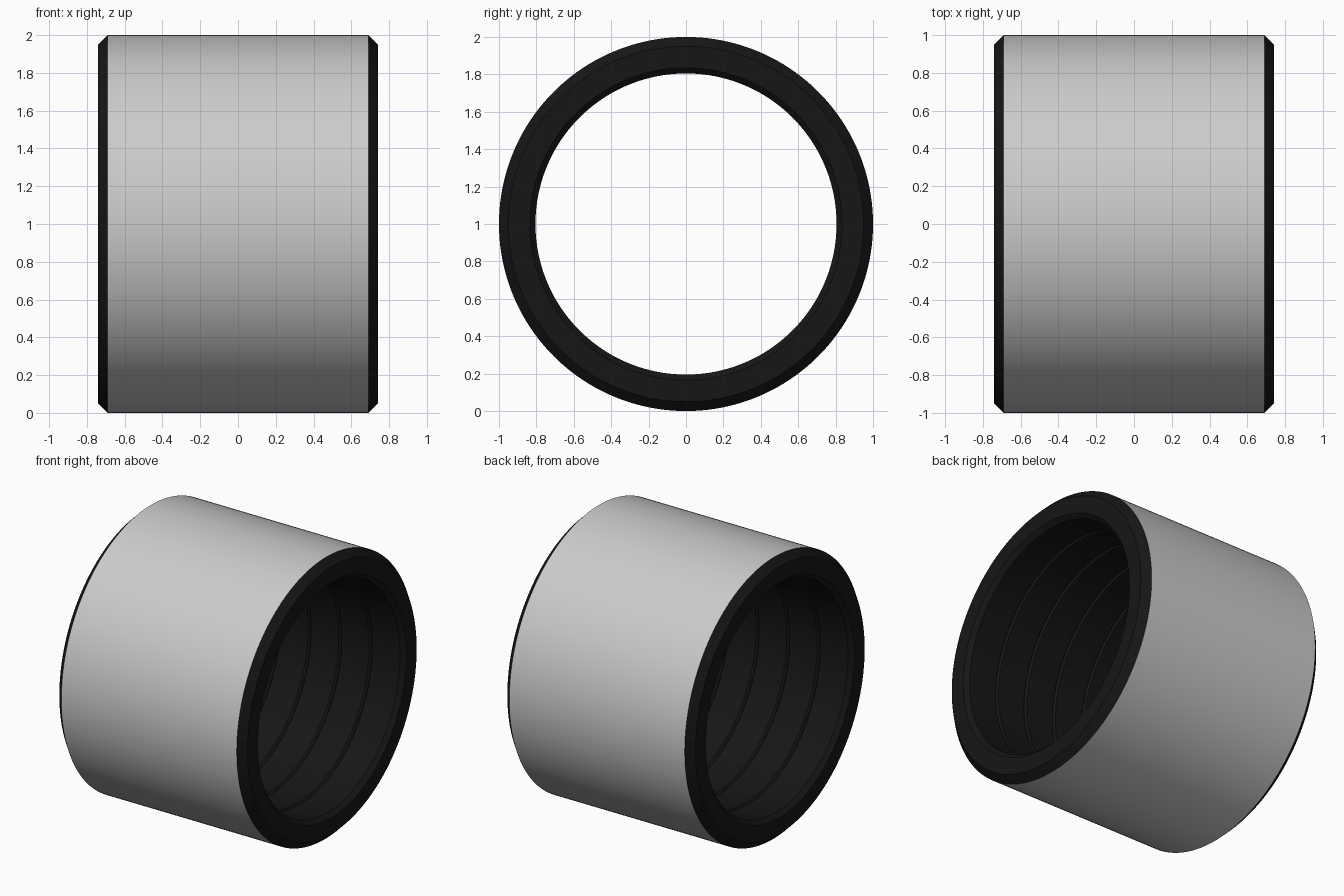
import bpy
from math import sin, cos, pi, radians

if "Cube" in bpy.data.objects:
    bpy.data.objects.remove(bpy.data.objects["Cube"])

SIDES = 160
MID_Z = 1.0


def lathe(name, profile, color=None):
    """Revolve (x, radius) points about the horizontal x axis."""
    n = len(profile)
    verts = []
    for s in range(SIDES):
        a = 2 * pi * s / SIDES
        verts += [(x, r * cos(a), MID_Z + r * sin(a)) for x, r in profile]
    faces = []
    for s in range(SIDES):
        t = (s + 1) % SIDES
        for i in range(n - 1):
            faces.append((s * n + i, t * n + i, t * n + i + 1, s * n + i + 1))
    mesh = bpy.data.meshes.new(name)
    mesh.from_pydata(verts, [], faces)
    obj = bpy.data.objects.new(name, mesh)
    bpy.context.collection.objects.link(obj)
    if color:
        mat = bpy.data.materials.new(name + "_material")
        mat.diffuse_color = color
        mat.use_nodes = True
        mat.node_tree.nodes["Principled BSDF"].inputs["Base Color"].default_value = mat.diffuse_color
        mesh.materials.append(mat)
    bpy.ops.object.select_all(action='DESELECT')
    obj.select_set(True)
    bpy.context.view_layer.objects.active = obj
    bpy.ops.object.shade_smooth_by_angle(angle=radians(25))
    return obj


# Grey outer sleeve
lathe("outer_sleeve", [(-0.69, 1.0), (0.69, 1.0)])

# Black liner: chamfered ends and a bore with evenly spaced shallow grooves
BORE, DEPTH, HALF = 0.805, 0.015, 0.0125
profile = [(0.69, 1.0), (0.74, 0.95), (0.74, 0.835), (0.71, BORE)]
for k in range(2, -3, -1):
    x = 0.24 * k
    profile += [(x + HALF, BORE), (x, BORE + DEPTH), (x - HALF, BORE)]
profile += [(-0.71, BORE), (-0.74, 0.835), (-0.74, 0.95), (-0.69, 1.0)]
lathe("grooved_liner", profile, (0.008, 0.008, 0.008, 1))
